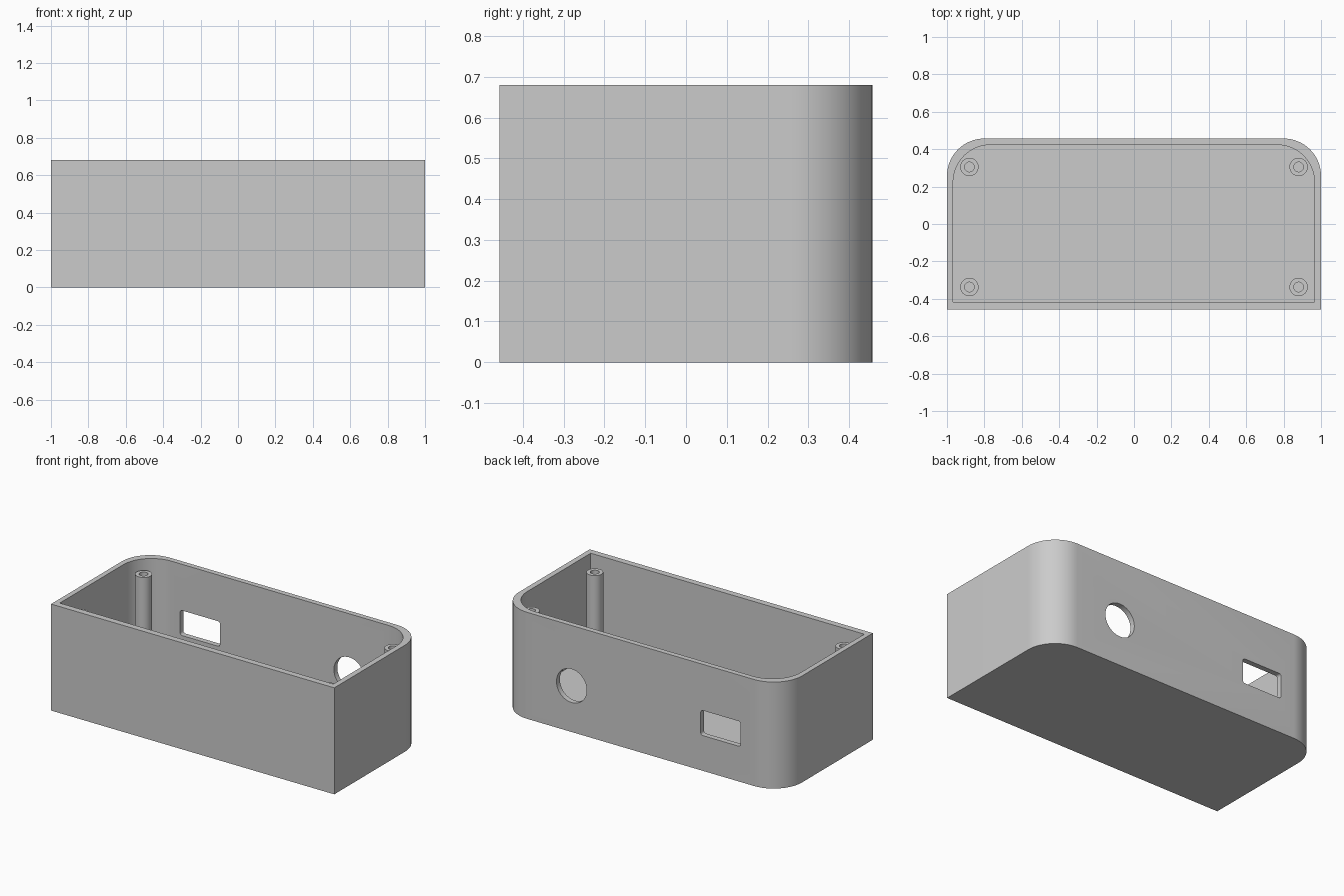
import bpy, bmesh, math

cube = bpy.data.objects.get("Cube")
if cube:
    bpy.data.objects.remove(cube, do_unlink=True)

HEIGHT, FLOOR, POST_TOP = 0.68, 0.035, 0.613

# Single plain grey plastic
grey = bpy.data.materials.new("grey_plastic")
grey.use_nodes = True
grey.diffuse_color = (0.6, 0.6, 0.6, 1)
grey.node_tree.nodes["Principled BSDF"].inputs["Base Color"].default_value = grey.diffuse_color


def rounded(x0, x1, y0, y1, front_r, back_r, steps=16):
    """Counter-clockwise rectangle outline; radius 0 gives a sharp corner."""
    corners = [(x1, y0, -1, 1, front_r), (x1, y1, -1, -1, back_r),
               (x0, y1, 1, -1, back_r), (x0, y0, 1, 1, front_r)]
    pts = []
    for i, (x, y, sx, sy, r) in enumerate(corners):
        if r == 0:
            pts.append((x, y))
            continue
        for k in range(steps + 1):
            a = math.radians(90 * (i - 1 + k / steps))
            pts.append((x + sx * r + r * math.cos(a), y + sy * r + r * math.sin(a)))
    return pts


def circle(cx, cy, r, n=48):
    return [(cx + r * math.cos(math.tau * i / n), cy + r * math.sin(math.tau * i / n))
            for i in range(n)]


def prism(name, outline, start, end, along_y=False):
    """Extrude an outline along z, or along y when its points are (x, z)."""
    bm = bmesh.new()
    place = (lambda p: (p[0], start, p[1])) if along_y else (lambda p: (p[0], p[1], start))
    face = bm.faces.new([bm.verts.new(place(p)) for p in outline])
    new = bmesh.ops.extrude_face_region(bm, geom=[face])["geom"]
    step = (0, end - start, 0) if along_y else (0, 0, end - start)
    bmesh.ops.translate(bm, vec=step, verts=[v for v in new if isinstance(v, bmesh.types.BMVert)])
    bmesh.ops.recalc_face_normals(bm, faces=bm.faces)
    mesh = bpy.data.meshes.new(name)
    bm.to_mesh(mesh)
    bm.free()
    mesh.materials.append(grey)
    obj = bpy.data.objects.new(name, mesh)
    bpy.context.collection.objects.link(obj)
    return obj


def select(obj):
    bpy.ops.object.select_all(action='DESELECT')
    obj.select_set(True)
    bpy.context.view_layer.objects.active = obj


def cut(obj, cutter):
    cutter.hide_render = True
    mod = obj.modifiers.new("cut", 'BOOLEAN')
    mod.operation, mod.solver, mod.object = 'DIFFERENCE', 'EXACT', cutter
    select(obj)
    bpy.ops.object.modifier_apply(modifier=mod.name)
    bpy.data.objects.remove(cutter, do_unlink=True)


def smooth(obj):
    select(obj)
    bpy.ops.object.shade_smooth_by_angle(angle=math.radians(30))


# Open tray: square front corners, rounded back corners
case = prism("case_body", rounded(-1, 1, -0.457, 0.457, 0, 0.2), 0, HEIGHT)
cut(case, prism("cavity", rounded(-0.967, 0.965, -0.417, 0.423, 0, 0.2), FLOOR, HEIGHT + 0.1))

# Round and rectangular openings in the back wall
cut(case, prism("round_opening", circle(0.488, 0.295, 0.107), 0.35, 0.55, along_y=True))
window = rounded(-0.705, -0.424, 0.225, 0.385, 0.015, 0.015, 6)
cut(case, prism("window_opening", window, 0.35, 0.55, along_y=True))
smooth(case)

# Hollow screw posts in the four corners
for side, x in (("right", -0.88), ("left", 0.88)):
    for end, y in (("front", -0.337), ("back", 0.305)):
        post = prism(f"{end}_{side}_screw_post", circle(x, y, 0.049, 32), FLOOR, POST_TOP)
        cut(post, prism("bore", circle(x, y, 0.026, 32), FLOOR - 0.01, POST_TOP + 0.1))
        smooth(post)
